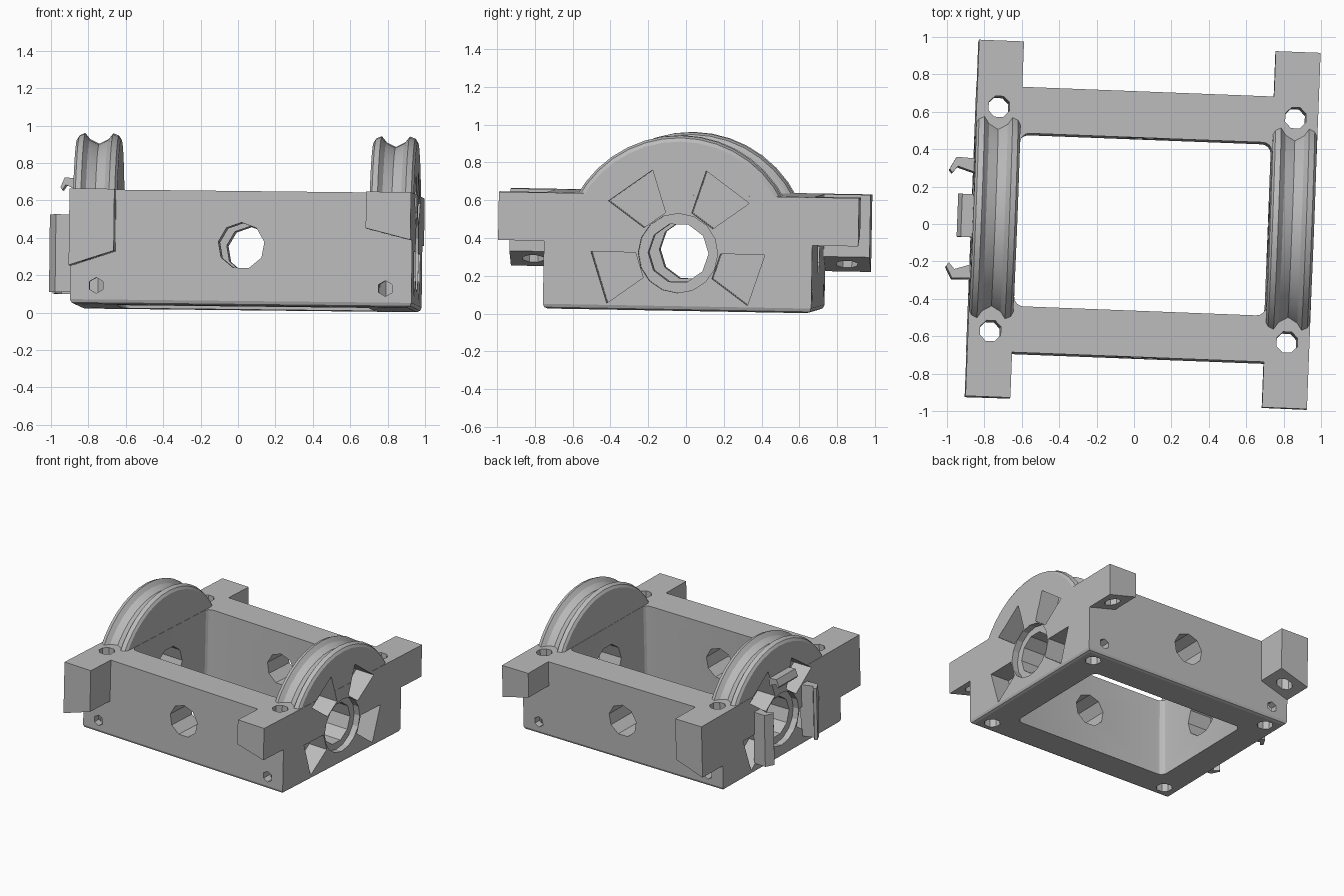
import bpy, bmesh
from math import sin, cos, pi, radians
from mathutils import Matrix, Vector

if "Cube" in bpy.data.objects:
    bpy.data.objects.remove(bpy.data.objects["Cube"], do_unlink=True)

grey = bpy.data.materials.new("plain grey")
grey.use_nodes = True
grey.diffuse_color = (0.5, 0.5, 0.5, 1)
grey.node_tree.nodes["Principled BSDF"].inputs["Base Color"].default_value = (0.5, 0.5, 0.5, 1)

X0, X1 = -0.865, 0.962        # outer side faces
WALL = 0.24                   # side wall thickness
Y_BOX, Y_IN, Y_BAR = 0.71, 0.463, 0.953
Z0, Z1, HUB = 0.025, 0.638, 0.33


def finish(name, bm):
    bmesh.ops.recalc_face_normals(bm, faces=bm.faces)
    mesh = bpy.data.meshes.new(name)
    bm.to_mesh(mesh)
    bm.free()
    mesh.materials.append(grey)
    obj = bpy.data.objects.new(name, mesh)
    bpy.context.collection.objects.link(obj)
    return obj


def loft(name, rings):
    """Closed skin through a list of equal rings, capped at both ends."""
    bm = bmesh.new()
    vs = [[bm.verts.new(p) for p in ring] for ring in rings]
    n = len(vs[0])
    for a, b in zip(vs, vs[1:]):
        for i in range(n):
            j = (i + 1) % n
            bm.faces.new((a[i], a[j], b[j], b[i]))
    bm.faces.new(vs[0])
    bm.faces.new(vs[-1])
    return finish(name, bm)


def prism(name, pts, axis, lo, hi):
    def place(p, d):
        c = list(p)
        c.insert(axis, d)
        return c
    return loft(name, [[place(p, d) for p in pts] for d in (lo, hi)])


def polygon(cx, cy, r, n, turn=0.0):
    return [(cx + r * cos(turn + 2 * pi * i / n), cy + r * sin(turn + 2 * pi * i / n)) for i in range(n)]


def rect(a0, b0, a1, b1):
    return [(a0, b0), (a1, b0), (a1, b1), (a0, b1)]


def bevel(obj, test, width, segments):
    bm = bmesh.new()
    bm.from_mesh(obj.data)
    edges = [e for e in bm.edges if test(e.verts[0].co, e.verts[1].co)]
    bmesh.ops.bevel(bm, geom=edges, offset=width, segments=segments, profile=0.5, affect='EDGES')
    bm.to_mesh(obj.data)
    bm.free()


def combine(obj, other, operation):
    """Apply a boolean and remove the helper."""
    mod = obj.modifiers.new("cut", 'BOOLEAN')
    mod.operation, mod.solver, mod.object = operation, 'EXACT', other
    graph = bpy.context.evaluated_depsgraph_get()
    mesh = bpy.data.meshes.new_from_object(obj.evaluated_get(graph))
    obj.modifiers.clear()
    obj.data = mesh
    bpy.data.objects.remove(other, do_unlink=True)


# Box frame with a rounded opening
frame = prism("frame", rect(X0, -Y_BOX, X1, Y_BOX), 2, Z0, Z1)
bevel(frame, lambda a, b: a.z < 0.1 and b.z < 0.1, 0.025, 2)
opening = prism("opening", rect(X0 + WALL, -Y_IN, X1 - WALL, Y_IN), 2, -0.5, 1.5)
bevel(opening, lambda a, b: abs(a.z - b.z) > 1, 0.05, 4)
combine(frame, opening, 'DIFFERENCE')

# Grooved half wheels and projecting arms on each side
GROOVE = [(-0.118, 0.59), (-0.105, 0.61), (-0.075, 0.622), (-0.05, 0.59), (0, 0.565),
          (0.05, 0.59), (0.075, 0.622), (0.105, 0.61), (0.118, 0.59)]
sides = ((X0 + WALL / 2, -1, 0.38, 0.305), (X1 - WALL / 2, 1, 0.385 + 0.0, 0.445))
sides = ((X0 + WALL / 2, -1, 0.41, 0.33), (X1 - WALL / 2, 1, 0.255, 0.195))
for cx, out, drop_out, drop_in in sides:
    rings = [[(cx + u, y, z) for y, z in polygon(0.005, HUB, r, 40)] for u, r in GROOVE]
    wheel = loft("wheel", rings)
    # keep only the part of the wheel above the middle of the wall
    combine(wheel, prism("trim", rect(-3, -3, 3, 0.5), 0, -3, 3), 'DIFFERENCE')
    combine(frame, wheel, 'UNION')
    outer, inner = cx + out * WALL / 2, cx - out * WALL / 2
    for s in (-1, 1):
        arm = prism("arm", [(outer, Z1), (inner, Z1), (inner, Z1 - drop_in), (outer, Z1 - drop_out)],
                    1, s * 0.6, s * Y_BAR)
        combine(frame, arm, 'UNION')

# Side cuts: hub hole, hub recess, four fan pockets, cord and screw holes
for cx, out, drop_out, drop_in in sides:
    face = cx + out * WALL / 2
    past = face + out * 0.1
    cuts = [prism("hub_hole", polygon(0, HUB, 0.16, 10), 0, cx - 0.3, cx + 0.3),
            prism("hub_recess", polygon(0, HUB, 0.21, 16), 0, face - out * 0.05, past)]
    for angle in (-18, 54, 126, 198):
        a, b = radians(angle - 18), radians(angle + 18)
        fan = [(r * cos(t), HUB + r * sin(t)) for r, t in ((0.225, a), (0.46, a), (0.46, b), (0.225, b))]
        cuts.append(prism("fan_pocket", fan, 0, face - out * 0.16, past))
    for s in (-1, 1):
        cuts.append(prism("cord_hole", polygon(cx, s * 0.6, 0.06, 8, pi / 8), 2, -0.5, 1.5))
        under = Z1 - (drop_out + drop_in) / 2
        cuts.append(prism("arm_hole", polygon(cx, s * 0.83, 0.06, 8, pi / 8), 2, -0.2, under + 0.1))
        cuts.append(prism("screw_hole", polygon(cx - out * 0.02, 0.125, 0.042, 6, pi / 2), 1, s * 0.6, s * 0.8))
    for cut in cuts:
        combine(frame, cut, 'DIFFERENCE')

# Round hole through the front and back walls
mid = (X0 + X1) / 2
combine(frame, prism("end_hole", polygon(mid, 0.345, 0.125, 9, pi / 2), 1, -1.5, 1.5), 'DIFFERENCE')

# Hooked clips on one side, with tips turned toward the hub
HOOK = [(-0.01, -0.04), (0.095, -0.045), (0.13, 0.02), (0.115, 0.04), (0.085, 0.005), (-0.01, 0.035)]
clips = [prism(name, [(X0 - d, s * (0.28 - t)) for d, t in HOOK], 2, 0.095, 0.51)
         for name, s in (("front_clip", -1), ("back_clip", 1))]
clips.append(prism("top_clip", [(X0 - d * 0.62, 0.675 - t * 0.8) for d, t in HOOK], 1, -0.105, 0.125))

# Set the whole part down at its slight tilt
turn = Matrix.Rotation(radians(-2.2), 4, 'Z') @ Matrix.Rotation(-0.018, 4, 'X') @ Matrix.Rotation(0.011, 4, 'Y')
pivot = Vector((0, 0, Z1))
tilt = Matrix.Translation(pivot) @ turn @ Matrix.Translation(-pivot)
parts = [frame] + clips
bpy.ops.object.select_all(action='DESELECT')
for obj in parts:
    obj.data.transform(tilt)
    obj.select_set(True)
bpy.context.view_layer.objects.active = frame
bpy.ops.object.shade_smooth_by_angle(angle=radians(22))
